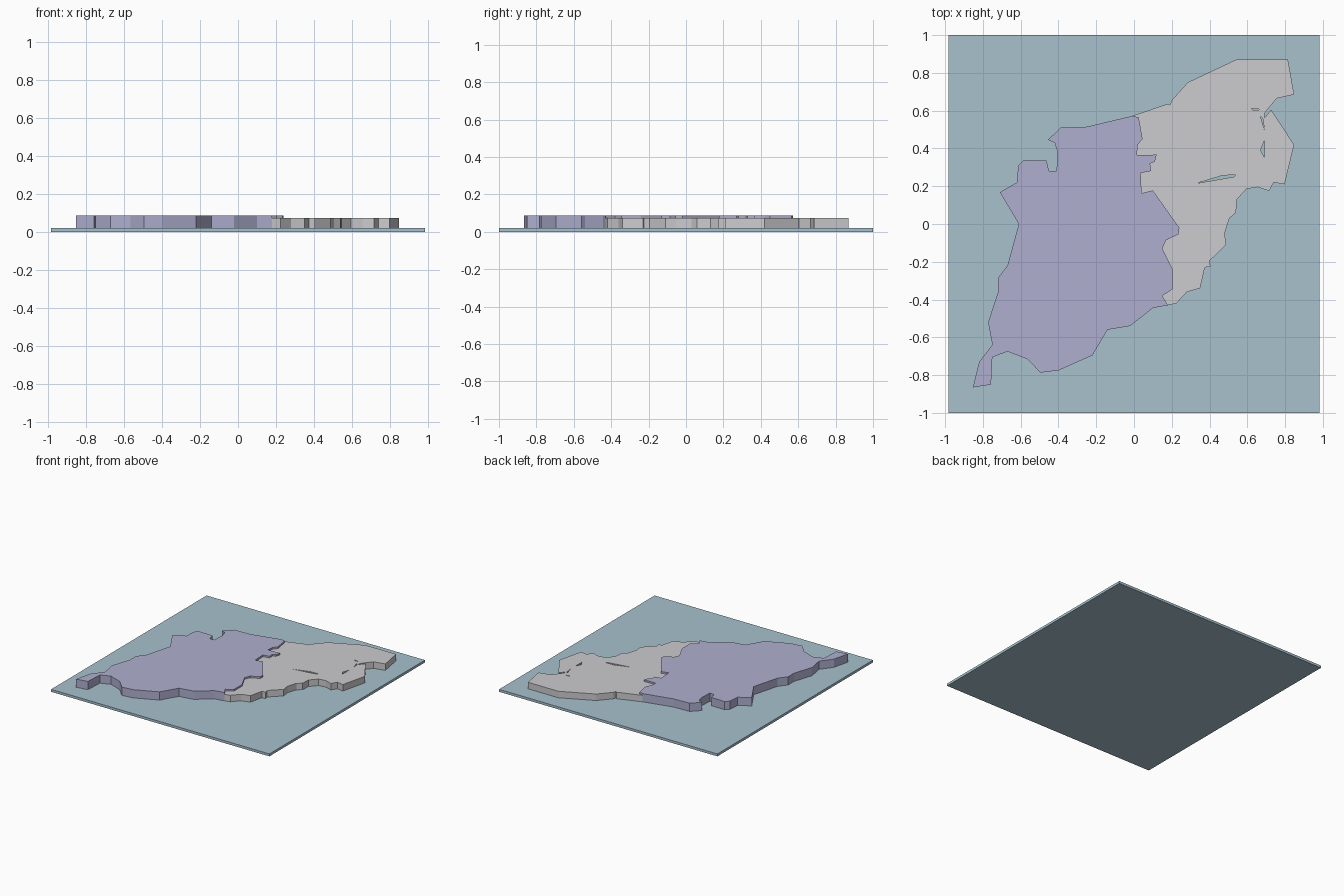
import bpy, bmesh


def material(name, rgb):
    """Flat colour given as 0-255 sRGB, stored as linear."""
    lin = [((c / 255 + 0.055) / 1.055) ** 2.4 for c in rgb]
    mat = bpy.data.materials.new(name)
    mat.diffuse_color = (*lin, 1)
    return mat


def slab(name, outlines, z0, z1, mat):
    """Extrude an outline (followed by any holes) from z0 up to z1."""
    bm = bmesh.new()
    edges = []
    for loop in outlines:
        vs = [bm.verts.new((x, y, z0)) for x, y in loop]
        edges += [bm.edges.new((a, b)) for a, b in zip(vs, vs[1:] + vs[:1])]
    bmesh.ops.triangle_fill(bm, edges=edges, use_beauty=True, normal=(0, 0, 1))
    ext = bmesh.ops.extrude_face_region(bm, geom=bm.faces[:])
    top = [g for g in ext["geom"] if isinstance(g, bmesh.types.BMVert)]
    bmesh.ops.translate(bm, verts=top, vec=(0, 0, z1 - z0))
    bmesh.ops.recalc_face_normals(bm, faces=bm.faces[:])
    mesh = bpy.data.meshes.new(name)
    bm.to_mesh(mesh)
    bm.free()
    mesh.materials.append(mat)
    obj = bpy.data.objects.new(name, mesh)
    bpy.context.collection.objects.link(obj)
    return obj


sea = material("sea blue", (168, 193, 206))
violet = material("pale violet", (175, 175, 208))
grey = material("light grey", (204, 204, 207))

# Border shared by both regions, south to north
border = [(.18, -.43), (.15, -.38), (.205, -.345), (.205, -.24), (.15, -.13),
          (.17, -.085), (.235, -.055), (.24, -.02), (.10, .178), (.04, .163),
          (.035, .27), (.09, .28), (.085, .32), (.11, .33), (.12, .367),
          (.015, .365), (.02, .42), (.045, .45), (.025, .565), (-.01, .572)]

# Western coast, north to south
west_coast = [(-.25, .515), (-.39, .51), (-.455, .445), (-.42, .43),
              (-.405, .38), (-.41, .28), (-.45, .28), (-.463, .335),
              (-.585, .338), (-.613, .31), (-.62, .22), (-.71, .168),
              (-.61, 0), (-.67, -.22), (-.72, -.285), (-.72, -.36),
              (-.772, -.52), (-.75, -.64), (-.82, -.73), (-.853, -.865),
              (-.757, -.85), (-.75, -.705), (-.67, -.675), (-.565, -.715),
              (-.495, -.787), (-.40, -.775), (-.22, -.695), (-.14, -.56),
              (-.02, -.54), (.10, -.445)]

# Eastern coast, north to south
east_coast = [(.18, .637), (.19, .63), (.20, .655), (.285, .75), (.54, .87),
              (.815, .87), (.848, .685), (.755, .665), (.69, .585), (.69, .56),
              (.725, .605), (.848, .42), (.797, .21), (.74, .22), (.715, .175),
              (.655, .195), (.595, .185), (.545, .13), (.54, .06), (.505, .03),
              (.48, -.05), (.488, -.11), (.40, -.195), (.405, -.225),
              (.375, -.23), (.35, -.34), (.28, -.36), (.225, -.42)]

# Small lakes cut through the eastern region
lakes = [[(.33, .215), (.47, .257), (.54, .26), (.53, .25)],
         [(.69, .44), (.67, .39), (.69, .355)],
         [(.62, .612), (.675, .606), (.63, .602)],
         [(.67, .57), (.683, .555), (.69, .50)]]

slab("sea_plate", [[(-.983, -1), (.983, -1), (.983, 1), (-.983, 1)]], 0, .02, sea)
slab("western_region", [border + west_coast], .02, .087, violet)
slab("eastern_region", [border + east_coast] + lakes, .02, .073, grey)
